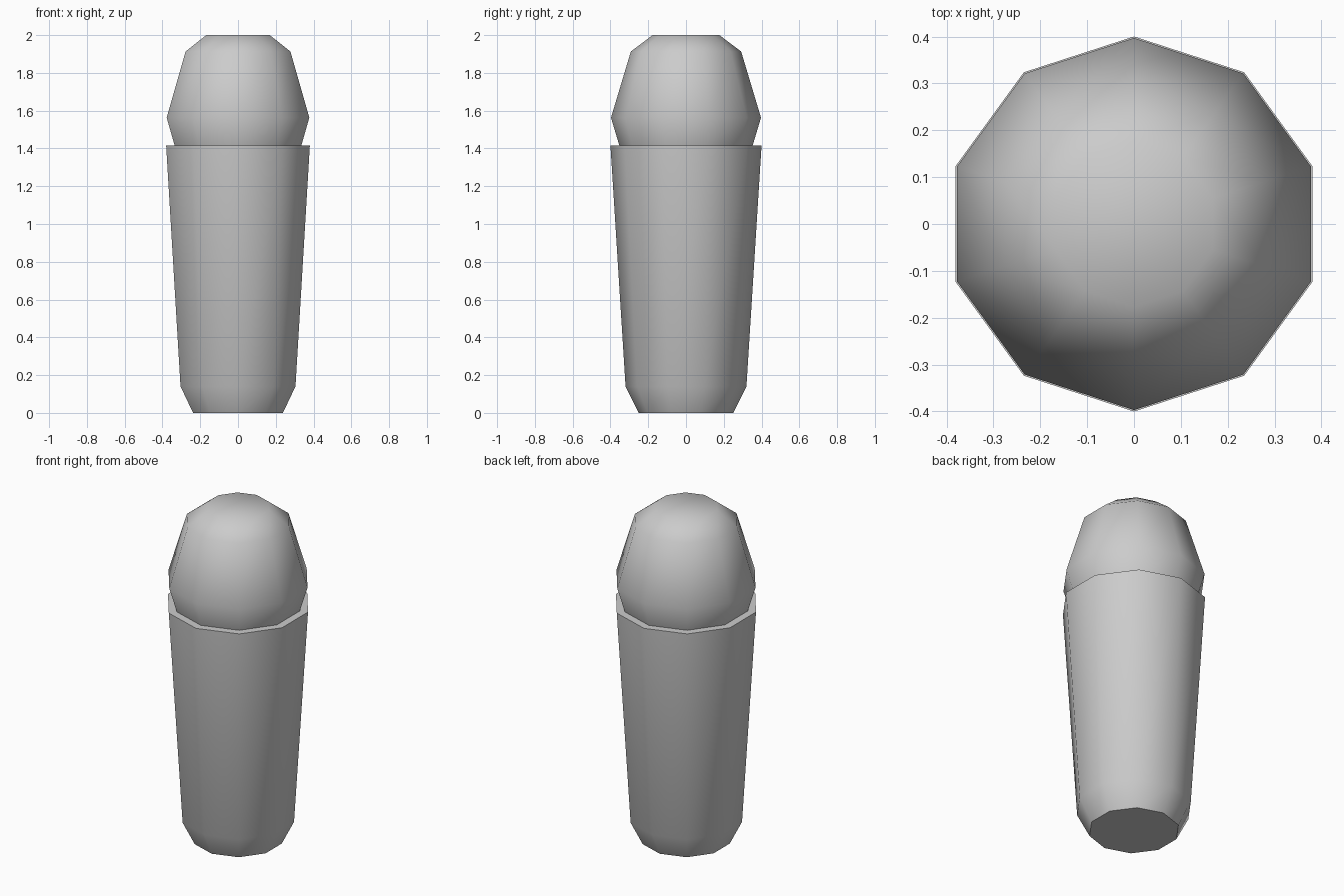
import bpy, bmesh, math

cube = bpy.data.objects.get("Cube")
if cube:
    bpy.data.objects.remove(cube, do_unlink=True)

SIDES = 10

# Single plain grey
grey = bpy.data.materials.new("plain grey")
grey.use_nodes = True
colour = (0.6, 0.6, 0.6, 1)
grey.diffuse_color = colour
grey.node_tree.nodes["Principled BSDF"].inputs["Base Color"].default_value = colour


def lathe(name, profile):
    """Closed ten-sided solid from (radius, height) pairs, a corner facing front."""
    bm = bmesh.new()
    rings = []
    for r, z in profile:
        rings.append([bm.verts.new((r * math.sin(a), -r * math.cos(a), z))
                      for a in (math.tau * i / SIDES for i in range(SIDES))])
    for low, high in zip(rings, rings[1:]):
        for i in range(SIDES):
            j = (i + 1) % SIDES
            bm.faces.new((low[i], low[j], high[j], high[i]))
    bm.faces.new(rings[0][::-1])
    bm.faces.new(rings[-1])
    mesh = bpy.data.meshes.new(name)
    bm.to_mesh(mesh)
    bm.free()
    mesh.materials.append(grey)
    obj = bpy.data.objects.new(name, mesh)
    bpy.context.collection.objects.link(obj)
    bpy.ops.object.select_all(action="DESELECT")
    obj.select_set(True)
    bpy.context.view_layer.objects.active = obj
    bpy.ops.object.shade_smooth_by_angle(angle=math.radians(50))
    return obj


# Tapered body with a chamfered foot and flat rim
lathe("body", [(0.25, 0), (0.32, 0.14), (0.4, 1.416)])

# Domed cap, sunk slightly into the rim
lathe("cap", [(0.345, 1.39), (0.353, 1.416), (0.397, 1.563), (0.292, 1.913), (0.177, 2)])
